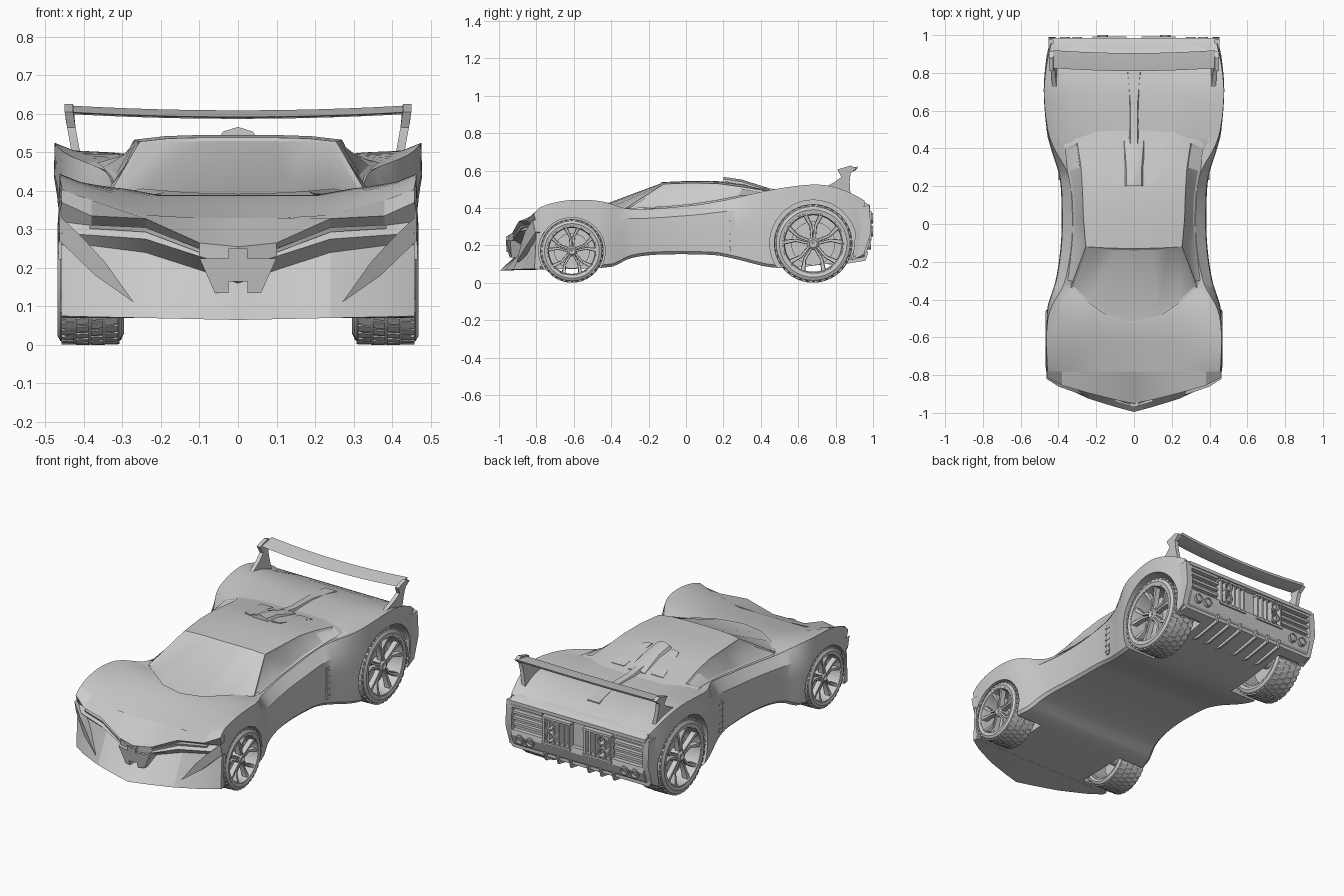
import bpy, bmesh
from math import sin, cos, pi, radians
from mathutils import Matrix, Vector

if "Cube" in bpy.data.objects:
    bpy.data.objects.remove(bpy.data.objects["Cube"])


def curve(*keys):
    """Smooth cubic through (y, value) keys."""
    def slope(i):
        a, b = keys[max(i - 1, 0)], keys[min(i + 1, len(keys) - 1)]
        return (b[1] - a[1]) / (b[0] - a[0])

    def f(y):
        y = min(max(y, keys[0][0]), keys[-1][0])
        i = max(k for k in range(len(keys) - 1) if keys[k][0] <= y)
        (a, p), (b, q) = keys[i], keys[i + 1]
        h, t = b - a, (y - a) / (b - a)
        return ((2*t**3 - 3*t*t + 1) * p + (t**3 - 2*t*t + t) * h * slope(i)
                + (3*t*t - 2*t**3) * q + (t**3 - t*t) * h * slope(i + 1))
    return f


def add_loft(bm, rings, wrap=False, caps=True):
    v = [[bm.verts.new(p) for p in r] for r in rings]
    n, m = len(v), len(v[0])
    for i in range(n if wrap else n - 1):
        for j in range(m):
            a, b = v[i], v[(i + 1) % n]
            bm.faces.new((a[j], a[(j + 1) % m], b[(j + 1) % m], b[j]))
    if caps and not wrap:
        bm.faces.new(v[0])
        bm.faces.new(v[-1])


def finish(name, bm, mirror=False, cutters=(), angle=28):
    bmesh.ops.recalc_face_normals(bm, faces=bm.faces[:])
    me = bpy.data.meshes.new(name)
    bm.to_mesh(me)
    bm.free()
    ob = bpy.data.objects.new(name, me)
    bpy.context.collection.objects.link(ob)
    bpy.ops.object.select_all(action='DESELECT')
    ob.select_set(True)
    bpy.context.view_layer.objects.active = ob
    if mirror:
        ob.modifiers.new("mirror", 'MIRROR')
    for c in cutters:
        mod = ob.modifiers.new("arch", 'BOOLEAN')
        mod.operation, mod.solver, mod.object = 'DIFFERENCE', 'EXACT', c
    for mod in list(ob.modifiers):
        bpy.ops.object.modifier_apply(modifier=mod.name)
    bpy.ops.object.shade_smooth_by_angle(angle=radians(angle))
    return ob


def loft(name, rings, wrap=False, **kw):
    bm = bmesh.new()
    add_loft(bm, rings, wrap)
    return finish(name, bm, **kw)


def prism_x(name, poly, a, b, **kw):
    return loft(name, [[(x, y, z) for y, z in poly] for x in (a, b)], **kw)


def boxes(name, items):
    bm = bmesh.new()
    for c, s in items:
        bmesh.ops.create_cube(bm, size=1, matrix=Matrix.Translation(c) @ Matrix.Diagonal((*s, 1)))
    return finish(name, bm, mirror=True)


# Wheel arch cutters
WHEELS = {"front": (-.61, .17, .385), "rear": (.68, .21, .38)}
cutters = []
for (cy, cz, _), r, x in ((WHEELS["front"], .178, .275), (WHEELS["rear"], .232, .275)):
    for s in (1, -1):
        c = prism_x("arch_cutter", [(cy + r*cos(k*pi/28), cz + r*sin(k*pi/28)) for k in range(56)], s*x, s*.6)
        c.hide_render = True
        cutters.append(c)

# Body shell: cross sections driven by side-view and top-view curves
width = curve((-.8, .465), (-.7, .47), (-.45, .46), (-.3, .415), (-.1, .387), (.1, .384), (.25, .395),
              (.4, .44), (.5, .465), (.7, .482), (.85, .47), (.97, .445))
crest = curve((-.8, .395), (-.72, .425), (-.6, .443), (-.45, .435), (-.3, .395), (0, .41), (.2, .44),
              (.4, .485), (.55, .512), (.7, .525), (.8, .51), (.9, .47), (.97, .43))
deck = curve((-.8, .325), (-.52, .385), (-.3, .39), (0, .42), (.3, .47), (.45, .483), (.7, .485), (.85, .46), (.97, .42))
floor = curve((-.8, .07), (-.4, .085), (-.3, .13), (-.15, .15), (.15, .148), (.25, .13), (.48, .08), (.75, .10), (.97, .14))
flare = curve((-.8, 1), (-.5, 1), (-.3, 0), (.25, 0), (.45, 1), (.97, 1))


def section(y):
    w, c, d, b = width(y), crest(y), deck(y), floor(y)
    h, cx = c - b, w - .05 + .04 * flare(y)
    return [(0, b), (w - .02, b), (w - .006, b + .015), (w, b + .5*h), (w - .004, b + .8*h), (cx, c),
            (cx - .05, c - .02), (cx - .15, d + .35*(c - d)), (.45*w, d), (0, d)]


def top_z(x, y):
    pts = section(y)[5:]
    for (x1, z1), (x0, z0) in zip(pts, pts[1:]):
        if x >= x0:
            return z0 + (z1 - z0) * min(1, (x - x0) / (x1 - x0))


rings = []
for i in range(50):
    y = -.78 + 1.735 * i / 49
    half = section(y)
    rings.append([(x, y, z) for x, z in half] + [(-x, y, z) for x, z in half[-2:0:-1]])
loft("body_shell", rings, cutters=cutters)

# Nose: yz profiles spaced across the width
nose = {0: [(-.95, .255), (-.96, .235), (-.945, .20), (-.875, .16), (-.995, .065)],
        .10: [(-.93, .265), (-.915, .25), (-.925, .23), (-.855, .195), (-.968, .067)],
        .24: [(-.895, .328), (-.855, .305), (-.888, .275), (-.845, .24), (-.925, .07)],
        .38: [(-.855, .335), (-.815, .31), (-.845, .285), (-.815, .258), (-.86, .073)],
        .458: [(-.815, .37), (-.80, .32), (-.815, .29), (-.80, .26), (-.81, .075)]}
rings = []
for x in [-k for k in reversed(list(nose)) if k] + list(nose):
    a = abs(x)
    rings.append([(x, -.78, top_z(a, -.78))] + [(x, y, z) for y, z in nose[a]] + [(x, -.78, .07)])
loft("nose", rings, cutters=cutters, angle=18)
for c in cutters:
    bpy.data.objects.remove(c)

# Headlight blades, centre beak and corner fins
loft("headlight_blade", [[(.10, -.925, .25), (.10, -.90, .25), (.10, -.90, .24), (.10, -.925, .24)],
                         [(.24, -.885, .305), (.24, -.84, .305), (.24, -.84, .293), (.24, -.88, .293)],
                         [(.385, -.84, .312), (.385, -.80, .312), (.385, -.80, .302), (.385, -.835, .302)]], mirror=True)
beak = [(.0, .25), (.025, .25), (.025, .225), (.10, .225), (.06, .135), (.025, .135), (.025, .165), (0, .165)]
beak += [(-x, z) for x, z in beak[-2:0:-1]]
loft("centre_beak", [[(x, y + abs(x)*.3 + max(0, .2 - z)*.3, z) for x, z in beak] for y in (-.97, -.87)])
loft("corner_fin", [[(x, y + d, z) for x, y, z in ((.27, -.905, .11), (.345, -.88, .215), (.40, -.86, .275),
                    (.463, -.82, .335), (.463, -.805, .27), (.37, -.865, .18))] for d in (0, .05)], mirror=True)

# Cabin: windscreen base, then roof rows ending at the belt line
rows = [[(0, -.525), (.13, -.495), (.25, -.41), (.335, -.335), (.35, -.30)],
        [(0, -.13, .538), (.1, -.128, .538), (.18, -.125, .536), (.255, -.12, .528), (0, -.10)],
        [(0, .03, .545), (.1, .03, .545), (.19, .03, .542), (.268, .03, .533), (0, .03)],
        [(0, .17, .543), (.1, .17, .542), (.19, .17, .539), (.272, .17, .53), (0, .15)],
        [(0, .30, .528), (.1, .30, .527), (.2, .30, .524), (.28, .30, .512), (0, .28)],
        [(0, .45, .49), (.1, .45, .489), (.2, .45, .489), (.30, .43, .491), (.365, .40)],
        [(0, .58, .475), (.1, .58, .475), (.2, .57, .475), (.31, .54, .475), (.38, .46, .47)]]
for i, row in enumerate(rows):
    for j, p in enumerate(row):
        if len(p) == 2:  # resting on the body
            x = p[0] if i in (0, 5) else section(p[1])[5][0] - .003
            row[j] = (x, p[1], top_z(x, p[1]) + .007)
bm = bmesh.new()
screen, windows = [], []
for s in (1, -1):
    v = [[bm.verts.new((s*x, y, z)) for x, y, z in r] for r in rows]
    side = []
    for i in range(6):
        for j in range(4):
            q = [v[i][j], v[i][j+1], v[i+1][j+1], v[i+1][j]]
            f = bm.faces.new(q if s > 0 else q[::-1])
            if j == 3 and i < 5:
                side.append(f)
            elif i == 0:
                screen.append(f)
    windows.append(side)
bmesh.ops.remove_doubles(bm, verts=bm.verts[:], dist=.0005)
for f in bm.faces:
    if f.normal.z < 0:
        f.normal_flip()
for region in [screen] + windows:
    bmesh.ops.inset_region(bm, faces=region, thickness=.012, depth=-.005, use_boundary=True, use_even_offset=True)
finish("cabin", bm, angle=22)

# Roof scoop, rear spine and flank panels
loft("roof_scoop", [[(-w, y, b), (-w*.7, y, t - .012), (0, y, t), (w*.7, y, t - .012), (w, y, b)]
                    for y, w, t, b in ((.20, .055, .566, .53), (.30, .058, .551, .51), (.45, .075, .503, .47))])
loft("rear_spine", [[(-w, y, t - .03), (-w*.6, y, t), (w*.6, y, t), (w, y, t - .03)]
                    for y, w, t in ((.38, .035, .516), (.5, .03, .496), (.65, .033, .494), (.84, .06, .468))])
loft("roof_vent_panel", [[(x, y, z + d) for x, y, z in ((.065, .21, .54), (.11, .22, .538), (.165, .44, .491),
                                                        (.085, .44, .492))] for d in (-.02, .003)], mirror=True)

# Side vent slot with slats
boxes("side_vent", [((.382, .25, .26), (.03, .024, .18))] + [((.386, .25, .19 + .035*k), (.028, .034, .008)) for k in range(5)])

# Rear wing: curved blade and swept endplates
blade = [(.81, .592), (.85, .601), (.905, .609), (.90, .597), (.86, .587)]
loft("wing_blade", [[(x, y + .015*(x/.43)**2, z + .012*(x/.43)**2) for y, z in blade]
                    for x in [-.43 + .86*k/12 for k in range(13)]])
plate = [(.70, .49), (.79, .535), (.83, .565), (.81, .605), (.88, .626), (.912, .612), (.88, .585), (.875, .54), (.88, .46)]
loft("wing_endplate", [[(x + .18*min(0, z - .6), y, z) for y, z in plate] for x in (.428, .45)], mirror=True)

# Rear end: lip, corner posts, bumper
prism_x("rear_lip", [(.93, .435), (.95, .432), (.985, .415), (.985, .395), (.93, .385)], -.43, .43)
prism_x("rear_corner", [(.915, .41), (.98, .412), (.99, .27), (.95, .15), (.89, .12), (.90, .2)], .415, .452, mirror=True)
prism_x("rear_bumper", [(.93, .25), (.98, .25), (.985, .22), (.965, .165), (.93, .135), (.88, .13)], -.42, .42)
boxes("tail_slats", [((.325, .96, .28 + .035*k), (.2, .03 + .005*k, .014)) for k in range(4)])
boxes("rear_grille", [((.05 + .032*k, .968, .305), (.01, .045, .15)) for k in range(6)]
      + [((.13, .968, z), (.18, .05, .012)) for z in (.232, .378)])

# Exhaust surrounds and round tips
bm = bmesh.new()
for x, z, r, y1 in ((.165, .345, .028, 1.0), (.165, .275, .028, 1.0), (.30, .205, .026, .99), (.365, .205, .026, .99)):
    prof = [(.93, r), (y1, r), (y1, r*.75), (.95, r*.65)]
    add_loft(bm, [[(x + q*cos(k*pi/10), y, z + q*sin(k*pi/10)) for y, q in prof] for k in range(20)], wrap=True)
finish("exhaust_tips", bm, mirror=True)

# Diffuser fins under the tail
for k, x in enumerate((.05, .13, .21)):
    prism_x("diffuser_fin_%d" % k, [(.70, .11), (.95, .17), (.975, .165), (.96, .118), (.80, .092)], x, x + .012, mirror=True)


# Wheels
def wheel(tag, s, cy, cz, cx):
    R = cz
    name = tag + ("_right" if s > 0 else "_left")

    def at(x, r, a):
        return Vector((s*(cx + x), cy + r*R*cos(a), cz + r*R*sin(a)))

    def lathe(bm, prof, n=48):
        add_loft(bm, [[at(x, r, 2*pi*k/n) for x, r in prof] for k in range(n)], wrap=True)

    # tyre with staggered tread blocks
    bm = bmesh.new()
    lathe(bm, [(-.08, .78), (-.084, .86), (-.076, .94), (-.06, .98), (.06, .98), (.076, .94), (.084, .86),
               (.08, .78), (.06, .75), (-.06, .75)])
    for j, x in enumerate((-.057, -.019, .019, .057)):
        for k in range(36):
            a = 2*pi*(k + .5*(j % 2))/36
            q = [(x - .016, a - .07), (x + .016, a - .05), (x + .016, a + .07), (x - .016, a + .05)]
            add_loft(bm, [[at(u, r, t) for u, t in q] for r in (.95, 1 if j in (1, 2) else .992)])
    finish(name + "_tyre", bm)
    # rim, split spokes, hub and brake disc
    bm = bmesh.new()
    lathe(bm, [(.078, .80), (.08, .75), (.06, .72), (-.07, .72), (-.07, .77)])
    lathe(bm, [(.03, .02), (.065, .02), (.072, .10), (.06, .17), (-.04, .17), (-.04, .02)], 20)
    lathe(bm, [(.015, .02), (.015, .56), (0, .56), (0, .02)], 32)
    for k in range(5):
        a = pi/2 + 2*pi*k/5
        for d in (1, -1):
            ring = []
            for r, off, hw, x in ((.10, .35, .34, .066), (.45, .13, .085, .06), (.75, .27, .085, .074)):
                ring.append([at(u, r, a + d*off + e) for u, e in
                             ((x, -hw*.8), (x, hw*.8), (x - .028, hw), (x - .028, -hw))])
            add_loft(bm, ring)
    finish(name + "_rim", bm)


for tag, (cy, cz, cx) in WHEELS.items():
    for s in (1, -1):
        wheel(tag + "_wheel", s, cy, cz, cx)
